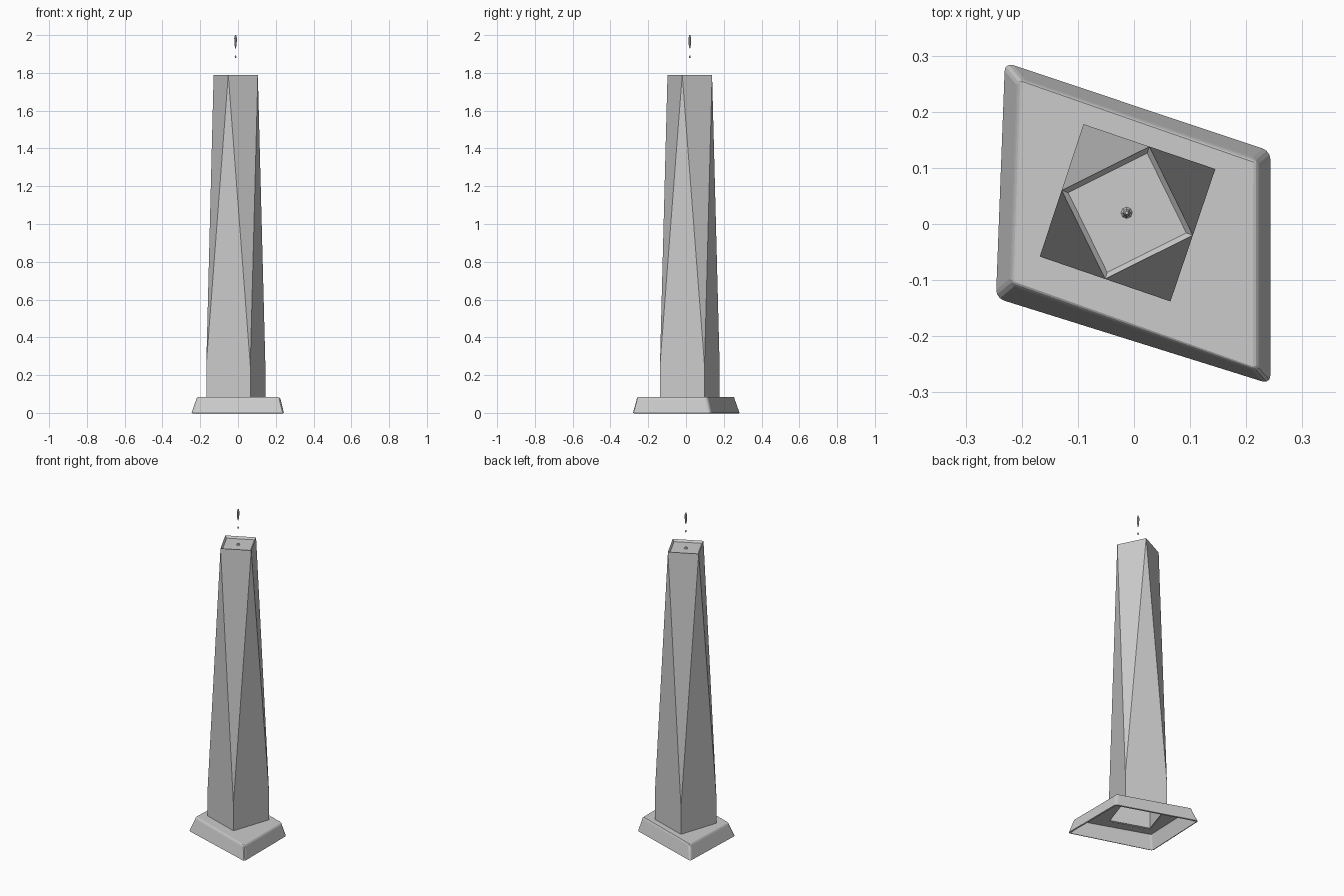
import bpy, bmesh

if "Cube" in bpy.data.objects:
    bpy.data.objects.remove(bpy.data.objects["Cube"])

CX, CY = -0.013, 0.02          # tower axis
SQUARE = [(-0.168, -0.058), (0.065, -0.138), (0.145, 0.098), (-0.09, 0.178)]
ROOF_Z = 1.79


def ring(bm, pts, z):
    return [bm.verts.new((x, y, z)) for x, y in pts]


def bridge(bm, a, b):
    n = len(a)
    for i in range(n):
        j = (i + 1) % n
        bm.faces.new((a[i], a[j], b[j], b[i]))


def finish(bm, name):
    me = bpy.data.meshes.new(name)
    bm.to_mesh(me)
    bm.free()
    ob = bpy.data.objects.new(name, me)
    bpy.context.collection.objects.link(ob)
    return ob


def shell(ob, thickness):
    mod = ob.modifiers.new("shell", 'SOLIDIFY')
    mod.thickness = thickness
    mod.offset = -1


def spindle(name, profile, sides=8):
    # thin turned piece of the mast, profile = (radius, z)
    from math import cos, sin, tau
    bm = bmesh.new()
    rings = [ring(bm, [(CX + r * cos(tau * i / sides), CY + r * sin(tau * i / sides))
                       for i in range(sides)], z) for r, z in profile]
    for a, b in zip(rings, rings[1:]):
        bridge(bm, a, b)
    bm.faces.new(rings[0][::-1])
    bm.faces.new(rings[-1])
    return finish(bm, name)


# Hollow skewed plinth with sloping walls, open underneath and under the tower
bm = bmesh.new()
low = ring(bm, [(-0.246, -0.132), (0.243, -0.285), (0.243, 0.130), (-0.230, 0.288)], 0)
high = ring(bm, [(-0.217, -0.108), (0.222, -0.262), (0.222, 0.112), (-0.205, 0.258)], 0.085)
hole = ring(bm, SQUARE, 0.085)
bridge(bm, low, high)
bridge(bm, high, hole)
plinth = finish(bm, "plinth")
bev = plinth.modifiers.new("soft_edges", 'BEVEL')
bev.width = 0.014
bev.segments = 3
bev.limit_method = 'ANGLE'
shell(plinth, 0.008)

# Tower: straight foot, then eight tall triangles turning the square by 45 degrees
bm = bmesh.new()
foot = ring(bm, SQUARE, 0.08)
start = ring(bm, SQUARE, 0.25)
mids = [((SQUARE[i][0] + SQUARE[(i + 1) % 4][0]) / 2,
         (SQUARE[i][1] + SQUARE[(i + 1) % 4][1]) / 2) for i in range(4)]
top = ring(bm, mids, ROOF_Z)
bridge(bm, foot, start)
for i in range(4):
    j = (i + 1) % 4
    bm.faces.new((start[i], start[j], top[i]))
    bm.faces.new((start[j], top[j], top[i]))

# Low parapet and slightly sunken roof
inner = ring(bm, [(CX + (x - CX) * 0.9, CY + (y - CY) * 0.9) for x, y in mids], ROOF_Z - 0.012)
bridge(bm, top, inner)
bm.faces.new(inner)
tower = finish(bm, "tower")
shell(tower, 0.006)

# Mast: roof stub and the two separate upper pieces
spindle("mast_stub", [(0.012, ROOF_Z - 0.015), (0.004, ROOF_Z - 0.002)])
spindle("mast_bead", [(0.002, 1.878), (0.005, 1.885), (0.002, 1.892)])
spindle("mast_tip", [(0.002, 1.93), (0.006, 1.95), (0.007, 1.985), (0.003, 2.0)])
